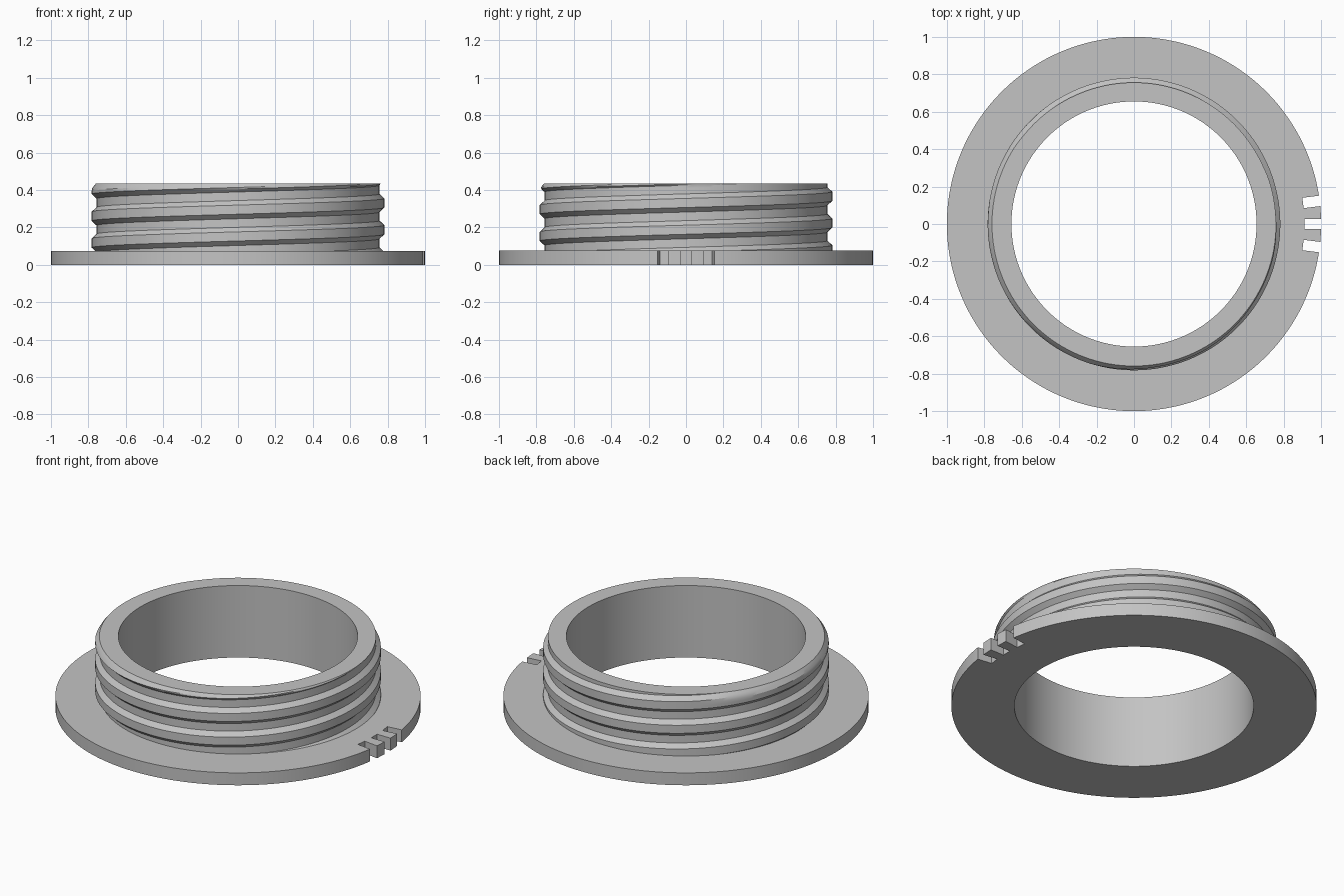
import bpy, bmesh, math
from mathutils import Matrix

SEGS = 144
BORE, RIM = 0.655, 1.0
FLANGE_TOP, TOP = 0.075, 0.435
ROOT, CREST, PITCH = 0.756, 0.782, 0.143

if "Cube" in bpy.data.objects:
    bpy.data.objects.remove(bpy.data.objects["Cube"])

grey = bpy.data.materials.new("light grey")
grey.use_nodes = True
colour = (0.55, 0.55, 0.55, 1)
grey.diffuse_color = colour
grey.node_tree.nodes["Principled BSDF"].inputs["Base Color"].default_value = colour


def finish(bm, name):
    """Weld and orient the mesh, then add it to the scene."""
    bmesh.ops.remove_doubles(bm, verts=bm.verts, dist=1e-5)
    bmesh.ops.dissolve_degenerate(bm, edges=bm.edges, dist=1e-5)
    bmesh.ops.recalc_face_normals(bm, faces=bm.faces)
    mesh = bpy.data.meshes.new(name)
    bm.to_mesh(mesh)
    bm.free()
    mesh.materials.append(grey)
    obj = bpy.data.objects.new(name, mesh)
    bpy.context.collection.objects.link(obj)
    return obj


def sweep(columns, closed):
    """Skin a list of (r, z) columns placed around the z axis."""
    bm = bmesh.new()
    rings = []
    for i, column in enumerate(columns):
        a = math.tau * i / SEGS
        rings.append([bm.verts.new((r * math.cos(a), r * math.sin(a), z)) for r, z in column])
    for a, b in zip(rings, rings[1:]):
        count = len(a)
        for j in range(count if closed else count - 1):
            k = (j + 1) % count
            bm.faces.new((a[j], b[j], b[k], a[k]))
    return bm


def smooth(obj):
    bpy.ops.object.select_all(action='DESELECT')
    obj.select_set(True)
    bpy.context.view_layer.objects.active = obj
    bpy.ops.object.shade_smooth_by_angle(angle=math.radians(25))


# Flange: a flat annulus with three slots cut into the rim on the left
outline = [(BORE, 0), (RIM, 0), (RIM, FLANGE_TOP), (BORE, FLANGE_TOP)]
flange = finish(sweep([outline] * (SEGS + 1), True), "flange")
bm = bmesh.new()
for angle in (-7.1, 0, 7.1):
    place = (Matrix.Rotation(math.radians(angle), 4, 'Z')
             @ Matrix.Translation((1.01, 0, FLANGE_TOP / 2))
             @ Matrix.Diagonal((0.2, 0.056, 0.3, 1)))
    bmesh.ops.create_cube(bm, size=1, matrix=place)
cutter = finish(bm, "slot_cutter")
cutter.hide_render = True
cut = flange.modifiers.new("slots", 'BOOLEAN')
cut.operation, cut.solver, cut.object = 'DIFFERENCE', 'EXACT', cutter
bpy.context.view_layer.objects.active = flange
bpy.ops.object.modifier_apply(modifier=cut.name)
bpy.data.objects.remove(cutter)
smooth(flange)

# Threaded sleeve: trapezoid thread rising one pitch per turn, chamfered at the top
CREST_HALF, ROOT_HALF = 0.17, 0.34   # in pitches from the crest centre
breaks = [-ROOT_HALF, -CREST_HALF, CREST_HALF, ROOT_HALF]


def thread_radius(z, crest_z):
    u = abs((z - crest_z) / PITCH)
    u = abs(u - round(u))
    t = min(max((ROOT_HALF - u) / (ROOT_HALF - CREST_HALF), 0), 1)
    return min(ROOT + (CREST - ROOT) * t, ROOT + 0.003 + (TOP - z) * 0.8)


steps = []
for turn in range(-4, 5):
    for b, nxt in zip(breaks, breaks[1:] + [1 - ROOT_HALF]):
        steps += [turn + b + (nxt - b) * k / 3 for k in range(3)]

columns = []
for i in range(SEGS + 1):
    crest_z = 0.259 + PITCH * (i / SEGS - 0.5)
    heights = [min(max(crest_z + s * PITCH, FLANGE_TOP), TOP) for s in steps]
    wall = [(thread_radius(z, crest_z), z) for z in heights]
    columns.append([(BORE, FLANGE_TOP)] + wall + [(BORE, TOP), (BORE, FLANGE_TOP)])
smooth(finish(sweep(columns, False), "threaded_sleeve"))
